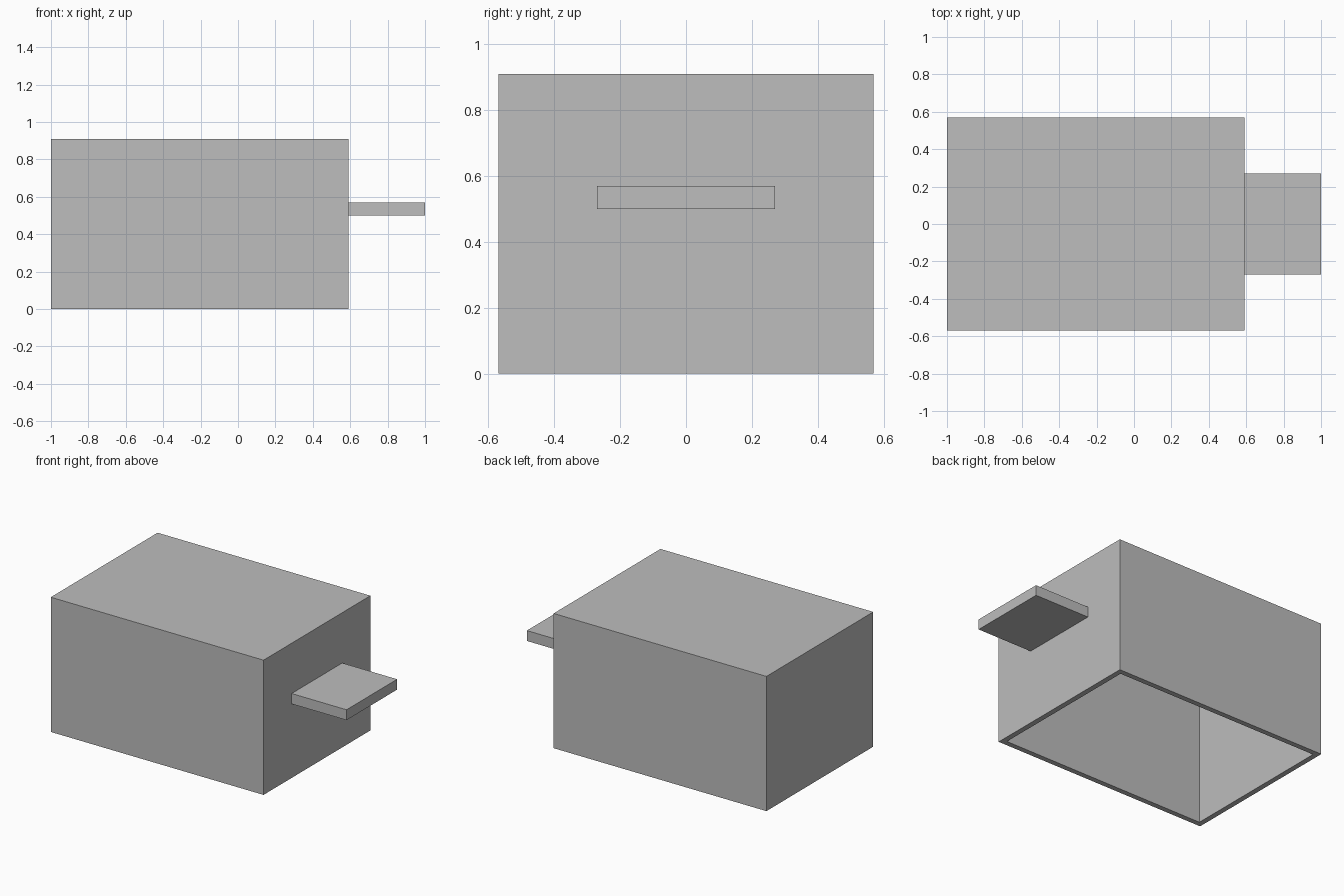
import bpy
import bmesh
from mathutils import Vector

cube = bpy.data.objects.get("Cube")
if cube:
    bpy.data.objects.remove(cube, do_unlink=True)

GREY = (0.51, 0.51, 0.51, 1)
grey = bpy.data.materials.new("plain grey")
grey.use_nodes = True
grey.diffuse_color = GREY
grey.node_tree.nodes["Principled BSDF"].inputs["Base Color"].default_value = GREY


def block(name, low, high, wall=0):
    """Box between two corners; with a wall thickness it is hollow and open below."""
    low, high = Vector(low), Vector(high)
    bm = bmesh.new()
    bmesh.ops.create_cube(bm, size=1)
    bmesh.ops.scale(bm, vec=high - low, verts=bm.verts)
    bmesh.ops.translate(bm, vec=(low + high) / 2, verts=bm.verts)
    if wall:
        # Inset the underside for the rim, then push it up to form the cavity
        bottom = min(bm.faces, key=lambda f: f.calc_center_median().z)
        bmesh.ops.inset_region(bm, faces=[bottom], thickness=wall)
        pushed = bmesh.ops.extrude_discrete_faces(bm, faces=[bottom])["faces"][0]
        for v in pushed.verts:
            v.co.z = high.z - wall
    bmesh.ops.recalc_face_normals(bm, faces=bm.faces)
    mesh = bpy.data.meshes.new(name)
    bm.to_mesh(mesh)
    bm.free()
    mesh.materials.append(grey)
    obj = bpy.data.objects.new(name, mesh)
    bpy.context.collection.objects.link(obj)
    return obj


# Hollow cover, open at the bottom
block("box_shell", (-1, -0.57, 0), (0.59, 0.57, 0.91), wall=0.05)

# Flat tab sticking out of the left side
block("side_tab", (0.59, -0.27, 0.5), (1, 0.27, 0.57))
